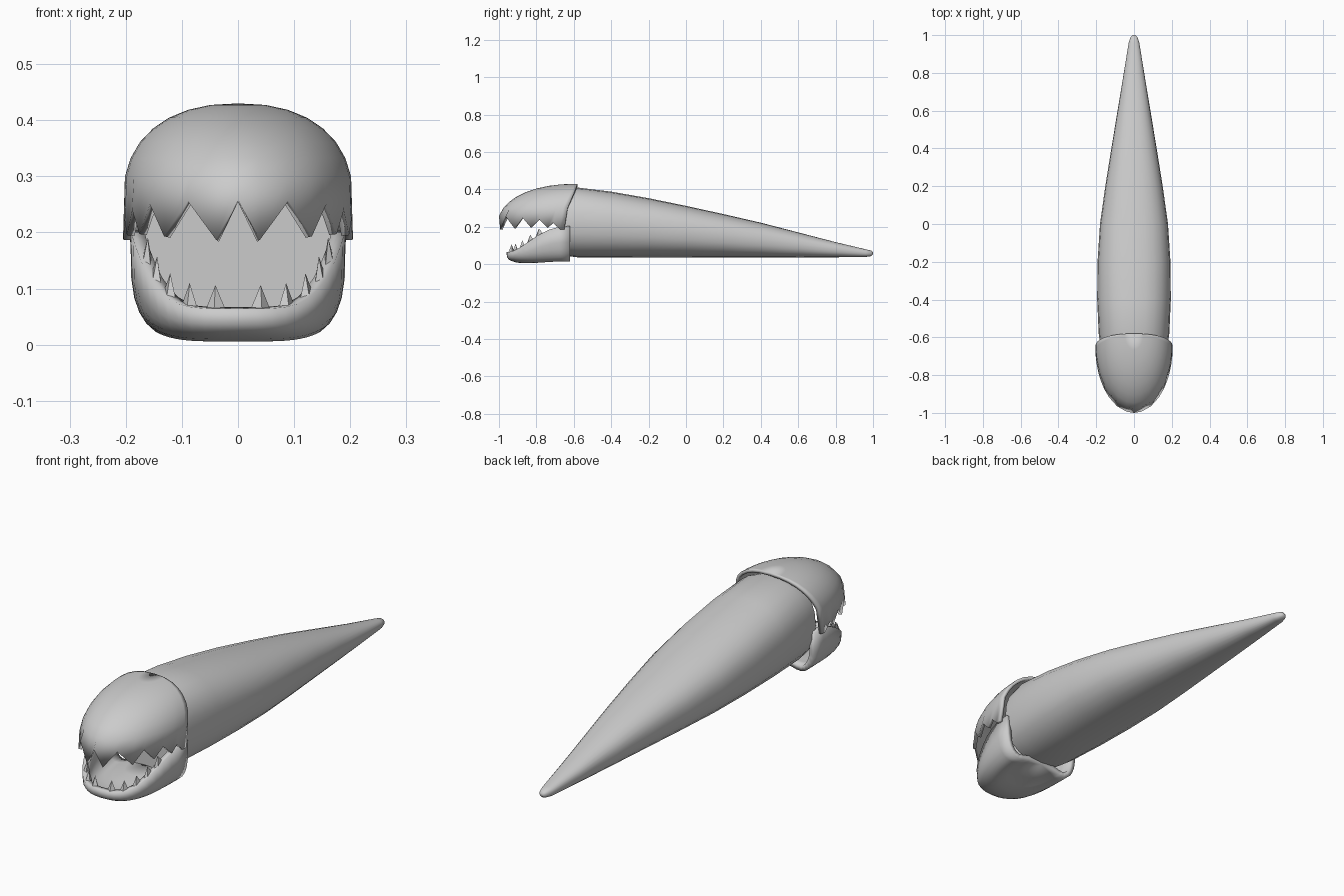
import bpy, bmesh, math
from mathutils import Vector

if "Cube" in bpy.data.objects:
    bpy.data.objects.remove(bpy.data.objects["Cube"])

grey = bpy.data.materials.new("plain_grey")
grey.diffuse_color = (0.6, 0.6, 0.6, 1)
grey.use_nodes = True
grey.node_tree.nodes["Principled BSDF"].inputs["Base Color"].default_value = grey.diffuse_color


def spow(v, e):
    return math.copysign(abs(v) ** e, v)


def make(name, rows, closed=False, core=None, thick=0):
    """Skin a grid of points into one object; core is a point inside."""
    bm = bmesh.new()
    grid = [[bm.verts.new(p) for p in row] for row in rows]
    n = len(grid[0])
    for a, b in zip(grid, grid[1:]):
        for i in range(n if closed else n - 1):
            j = (i + 1) % n
            bm.faces.new((a[i], a[j], b[j], b[i]))
    if closed:
        bm.faces.new(grid[0])
        bm.faces.new(grid[-1])
    bmesh.ops.remove_doubles(bm, verts=bm.verts, dist=0.0005)
    bmesh.ops.recalc_face_normals(bm, faces=bm.faces)
    if core:
        c = Vector(core)
        side = sum(f.normal.dot(f.calc_center_median() - c) * f.calc_area() for f in bm.faces)
        if side < 0:
            bmesh.ops.reverse_faces(bm, faces=bm.faces)
    me = bpy.data.meshes.new(name)
    bm.to_mesh(me)
    bm.free()
    ob = bpy.data.objects.new(name, me)
    bpy.context.collection.objects.link(ob)
    me.materials.append(grey)
    if thick:
        m = ob.modifiers.new("wall", "SOLIDIFY")
        m.thickness, m.offset = thick, -1
    bpy.ops.object.select_all(action="DESELECT")
    ob.select_set(True)
    bpy.context.view_layer.objects.active = ob
    bpy.ops.object.shade_smooth_by_angle(angle=math.radians(50))
    return ob


# Tapering body: y, half width, top z, bottom z
stations = [(-0.645, 0.178, 0.395, 0.045), (-0.58, 0.187, 0.41, 0.037),
            (-0.4, 0.195, 0.388, 0.036), (-0.2, 0.193, 0.353, 0.036),
            (0, 0.18, 0.312, 0.036), (0.2, 0.152, 0.268, 0.036),
            (0.4, 0.12, 0.222, 0.036), (0.6, 0.087, 0.170, 0.036),
            (0.8, 0.054, 0.118, 0.037), (0.96, 0.028, 0.080, 0.039),
            (0.99, 0.018, 0.073, 0.043), (1.0, 0.007, 0.063, 0.052)]
rows = []
for y, w, top, bot in stations:
    mid, h = (top + bot) / 2, (top - bot) / 2
    rows.append([(w * spow(math.cos(a), 0.85), y, mid + h * spow(math.sin(a), 0.85))
                 for a in (math.tau * i / 24 for i in range(24))])
make("body", rows, closed=True)

# Upper jaw: quarter dome whose rim zigzags into teeth (angle, rim z)
rim = [(0, 0.258), (11, 0.187), (26, 0.256), (40, 0.193), (50, 0.25),
       (59, 0.197), (67, 0.24), (75, 0.195), (80, 0.222), (86, 0.187), (90, 0.187)]
rim = [(-a, z) for a, z in rim[:0:-1]] + rim
rows = []
for k in range(9):
    phi = math.radians(90) * k / 8
    c, s = max(math.cos(phi), 0) ** 0.87, math.sin(phi) ** 0.87
    row = []
    for deg, z0 in rim:
        t = math.radians(deg)
        z = 0.258 + 0.172 * s if k else z0
        row.append((0.205 * math.sin(t) * c,
                    -0.65 + 0.07 * s - 0.35 * math.cos(t) * c, z))
    rows.append(row)
make("upper_jaw", rows, core=(0, -0.65, 0.25), thick=0.014)


# Lower jaw: boxy scoop with a lip that climbs towards the hinge
def lip(t):
    return 0.064 + 0.14 * abs(math.sin(t)) ** 4


def ring(t, scale):
    return (0.192 * spow(math.sin(t), 0.85) * scale,
            -0.62 - 0.34 * max(math.cos(t), 0) ** 0.85 * scale)


rows = []
for k in range(10):
    phi = math.radians(90) * k / 9
    c, s = max(math.cos(phi), 0) ** 0.6, math.sin(phi)
    row = []
    for i in range(25):
        t = math.radians(-90 + 7.5 * i)
        x, y = ring(t, c)
        row.append((x, y, lip(t) * (1 - s ** 0.5) + 0.035 * s ** 14 - 0.004 * s))
    rows.append(row)
make("lower_jaw", rows, core=(0, -0.65, 0.2), thick=0.024)

# Lower teeth: flattened pyramids along the lip, leaning inwards
for side, label in ((-1, "left"), (1, "right")):
    for n, deg in enumerate((10, 25, 39, 51, 62)):
        t = math.radians(deg) * side
        x, y = ring(t, 0.94)
        d = math.radians(6)
        ax, ay = ring(t - d, 0.94)
        bx, by = ring(t + d, 0.94)
        ix, iy = ring(t, 0.88)
        ox, oy = ring(t, 0.99)
        z = lip(t)
        base = [(ax, ay, lip(t - d) - 0.01), (ox, oy, z - 0.008),
                (bx, by, lip(t + d) - 0.01), (ix, iy, z - 0.008)]
        tx, ty = ring(t, 0.93)
        tip = [(tx, ty, z + 0.042)] * 4
        bm_rows = [base, [tuple(p + (q - p) * 0.98 for p, q in zip(b, e))
                          for b, e in zip(base, tip)]]
        make(f"lower_tooth_{label}_{n + 1}", bm_rows, closed=True)
